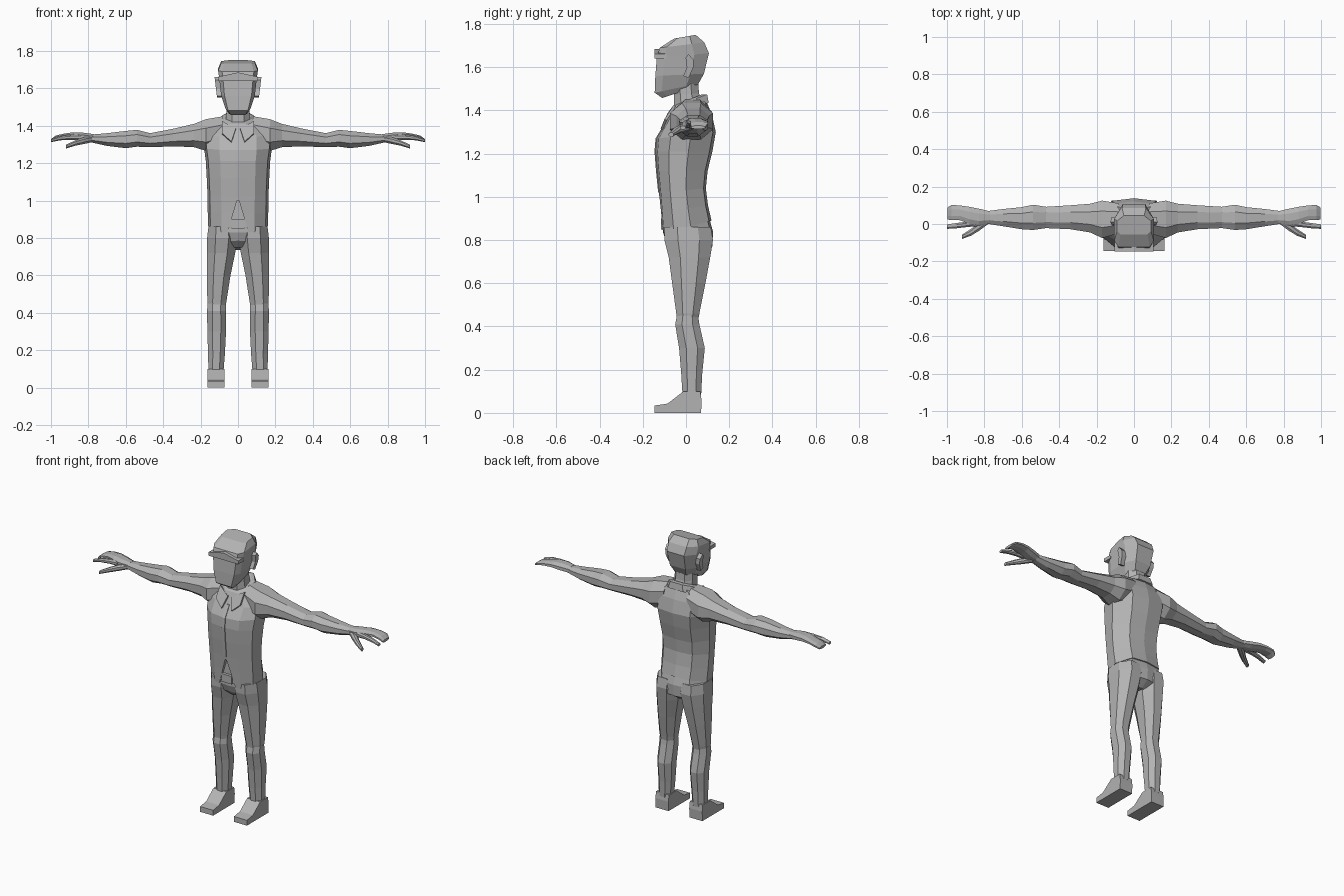
import bpy, bmesh

grey = bpy.data.materials.new("plain grey")
grey.diffuse_color = (0.45, 0.45, 0.45, 1)


def add_mesh(name, bm, mirror=False):
    bmesh.ops.recalc_face_normals(bm, faces=bm.faces[:])
    mesh = bpy.data.meshes.new(name)
    bm.to_mesh(mesh)
    bm.free()
    obj = bpy.data.objects.new(name, mesh)
    bpy.context.collection.objects.link(obj)
    mesh.materials.append(grey)
    if mirror:
        obj.modifiers.new("mirror", 'MIRROR')
    return obj


def loft(name, rings, mirror=False):
    """Skin a list of equal-length point rings and cap both ends."""
    bm = bmesh.new()
    loops = [[bm.verts.new(p) for p in ring] for ring in rings]
    n = len(loops[0])
    for a, b in zip(loops, loops[1:]):
        for i in range(n):
            j = (i + 1) % n
            bm.faces.new((a[i], a[j], b[j], b[i]))
    bm.faces.new(loops[0])
    bm.faces.new(loops[-1])
    return add_mesh(name, bm, mirror)


def octagon(u0, u1, v0, v1, c=0.28):
    """Chamfered rectangle in two coordinates."""
    a, b = (u1 - u0) * c, (v1 - v0) * c
    return [(u0 + a, v0), (u1 - a, v0), (u1, v0 + b), (u1, v1 - b),
            (u1 - a, v1), (u0 + a, v1), (u0, v1 - b), (u0, v0 + b)]


def limb_z(sections, c=0.28):
    """Sections (z, x0, x1, y0, y1) stacked upward."""
    return [[(x, y, z) for x, y in octagon(x0, x1, y0, y1, c)]
            for z, x0, x1, y0, y1 in sections]


def limb_x(sections, c=0.28):
    """Sections (x, y0, y1, z0, z1) running outward."""
    return [[(x, y, z) for y, z in octagon(y0, y1, z0, z1, c)]
            for x, y0, y1, z0, z1 in sections]


def body_ring(zf, zb, yf, yb, hw, shape):
    """Symmetric ring tilted from front height zf to back height zb."""
    half = [(u * hw, yf + (yb - yf) * t, zf + (zb - zf) * t) for u, t in shape]
    return half + [(-x, y, z) for x, y, z in reversed(half) if x > 1e-6]


def prism(name, outline, y0, y1):
    """Front outline (x, z) extruded between two depths."""
    return loft(name, [[(x, y, z) for x, z in outline] for y in (y0, y1)])


TRUNK = [(0, 0), (0.55, 0.04), (0.92, 0.24), (1, 0.58), (0.62, 0.95), (0, 1)]
SKULL = [(0.8, 0), (1, 0.16), (1, 0.72), (0.6, 1)]
NECK = [(0.5, 0), (1, 0.25), (1, 0.7), (0.5, 1)]

# Shirt body
trunk = [(0.83, 0.89, -0.112, 0.118, 0.16), (0.93, 0.96, -0.118, 0.102, 0.162),
         (1.02, 1.04, -0.125, 0.092, 0.163), (1.12, 1.12, -0.135, 0.10, 0.167),
         (1.21, 1.21, -0.142, 0.122, 0.172), (1.27, 1.30, -0.137, 0.138, 0.182),
         (1.34, 1.38, -0.095, 0.12, 0.182), (1.39, 1.43, -0.07, 0.10, 0.135),
         (1.42, 1.46, -0.055, 0.085, 0.075)]
shirt = loft("shirt", [body_ring(*s, TRUNK) for s in trunk])

# Open V at the bottom of the shirt front
cutter = prism("hem_cutter", [(-0.065, 0.80), (0.065, 0.80), (0.005, 1.0), (-0.005, 1.0)], -0.3, -0.098)
cutter.hide_render = True
cutter.hide_viewport = True
cut = shirt.modifiers.new("open_hem", 'BOOLEAN')
cut.operation = 'DIFFERENCE'
cut.object = cutter

# Placket strip down the shirt front
loft("shirt_placket", [[(-0.012, y, z), (0.008, y, z), (0.008, y + 0.009, z), (-0.012, y + 0.009, z)]
                       for z, y in [(s[0], s[2] - 0.004) for s in trunk[2:7]]])

# Collar band and folded lapels
loft("collar", [body_ring(*s, NECK) for s in
                [(1.385, 1.435, -0.08, 0.105, 0.105), (1.41, 1.475, -0.068, 0.098, 0.085),
                 (1.425, 1.475, -0.05, 0.075, 0.07)]])
bm = bmesh.new()
bm.faces.new([bm.verts.new(p) for p in
              [(0.085, -0.058, 1.425), (0.012, -0.087, 1.385), (0.035, -0.118, 1.315), (0.085, -0.10, 1.36)]])
lapel = add_mesh("lapels", bm, True)
lapel.modifiers.new("thickness", 'SOLIDIFY').thickness = 0.012

# Trouser seat, belt and buckle
loft("trouser_seat", [body_ring(*s, TRUNK) for s in
                      [(0.75, 0.735, -0.05, 0.07, 0.04), (0.785, 0.77, -0.088, 0.122, 0.14),
                       (0.83, 0.84, -0.105, 0.125, 0.16), (0.90, 0.90, -0.104, 0.108, 0.153)]])
prism("belt", [(-0.06, 0.855), (0.06, 0.855), (0.06, 0.895), (-0.06, 0.895)], -0.108, -0.09)
prism("belt_buckle", [(-0.036, 0.85), (0.036, 0.85), (0.036, 0.90), (-0.036, 0.90)], -0.116, -0.1)

# Trouser legs with overlapping knee fold
loft("upper_legs", limb_z([
    (0.42, 0.068, 0.158, -0.04, 0.055), (0.46, 0.062, 0.164, -0.045, 0.062),
    (0.60, 0.04, 0.166, -0.064, 0.09), (0.72, 0.015, 0.166, -0.08, 0.112),
    (0.80, 0.004, 0.165, -0.1, 0.125), (0.86, 0.01, 0.158, -0.1, 0.115)]), True)
loft("lower_legs", limb_z([
    (0.08, 0.078, 0.158, -0.016, 0.07), (0.18, 0.07, 0.16, -0.022, 0.075),
    (0.30, 0.064, 0.164, -0.032, 0.087), (0.41, 0.064, 0.165, -0.05, 0.062),
    (0.45, 0.066, 0.163, -0.042, 0.056)]), True)

# Shoes: wedge side profile (y, z)
shoe = [(-0.145, 0), (0.07, 0), (0.072, 0.06), (0.066, 0.1), (-0.012, 0.1), (-0.085, 0.043), (-0.145, 0.034)]
loft("shoes", [[(x, y, z) for y, z in shoe] for x in (0.073, 0.164)], True)

# Arms
loft("arms", limb_x([
    (0.08, -0.05, 0.11, 1.29, 1.45), (0.17, -0.075, 0.125, 1.265, 1.435),
    (0.235, -0.045, 0.108, 1.285, 1.41), (0.34, -0.028, 0.10, 1.29, 1.385),
    (0.47, -0.022, 0.092, 1.285, 1.36), (0.54, -0.032, 0.103, 1.288, 1.378),
    (0.60, -0.028, 0.09, 1.28, 1.372), (0.70, -0.012, 0.08, 1.292, 1.36),
    (0.79, 0.002, 0.068, 1.312, 1.352)]), True)

# Hands: palm running into joined fingers, separate forefinger and thumb
loft("palm_and_fingers", limb_x([
    (0.77, 0.002, 0.068, 1.312, 1.355), (0.83, -0.01, 0.082, 1.317, 1.363),
    (0.88, 0.0, 0.092, 1.328, 1.365), (0.93, 0.02, 0.099, 1.332, 1.358),
    (0.975, 0.021, 0.102, 1.325, 1.347), (0.998, 0.024, 0.088, 1.314, 1.33)]), True)
loft("forefinger", limb_x([
    (0.84, -0.012, 0.03, 1.32, 1.355), (0.89, -0.016, 0.013, 1.325, 1.352),
    (0.95, -0.023, 0.005, 1.322, 1.345), (1.0, -0.026, -0.002, 1.312, 1.328)]), True)
loft("thumb", limb_x([
    (0.78, 0.0, 0.05, 1.312, 1.345), (0.825, -0.034, 0.015, 1.302, 1.338),
    (0.87, -0.062, -0.025, 1.293, 1.322), (0.92, -0.08, -0.058, 1.278, 1.298)]), True)

# Neck
loft("neck", [body_ring(*s, NECK) for s in
              [(1.40, 1.42, -0.055, 0.08, 0.068), (1.47, 1.48, -0.055, 0.06, 0.062),
               (1.56, 1.56, -0.06, 0.055, 0.06)]])

# Head
loft("head", [body_ring(*s, SKULL) for s in
              [(1.458, 1.51, -0.11, 0.045, 0.05), (1.482, 1.525, -0.145, 0.058, 0.066),
               (1.56, 1.57, -0.142, 0.083, 0.09), (1.645, 1.665, -0.135, 0.106, 0.1),
               (1.69, 1.715, -0.122, 0.085, 0.106), (1.733, 1.75, -0.055, 0.045, 0.09)]])

# Brow slab with a slight central peak
prism("brow", [(-0.104, 1.64), (0.104, 1.64), (0.104, 1.662), (0, 1.685), (-0.104, 1.662)], -0.146, -0.09)

# Ears: side outline (y, z)
ear = [(-0.012, 1.56), (0.012, 1.55), (0.034, 1.60), (0.034, 1.635), (0.012, 1.66), (-0.002, 1.645), (0.004, 1.6)]
loft("ears", [[(x + (z - 1.6) * 0.12, y, z) for y, z in ear] for x in (0.075, 0.118)], True)
